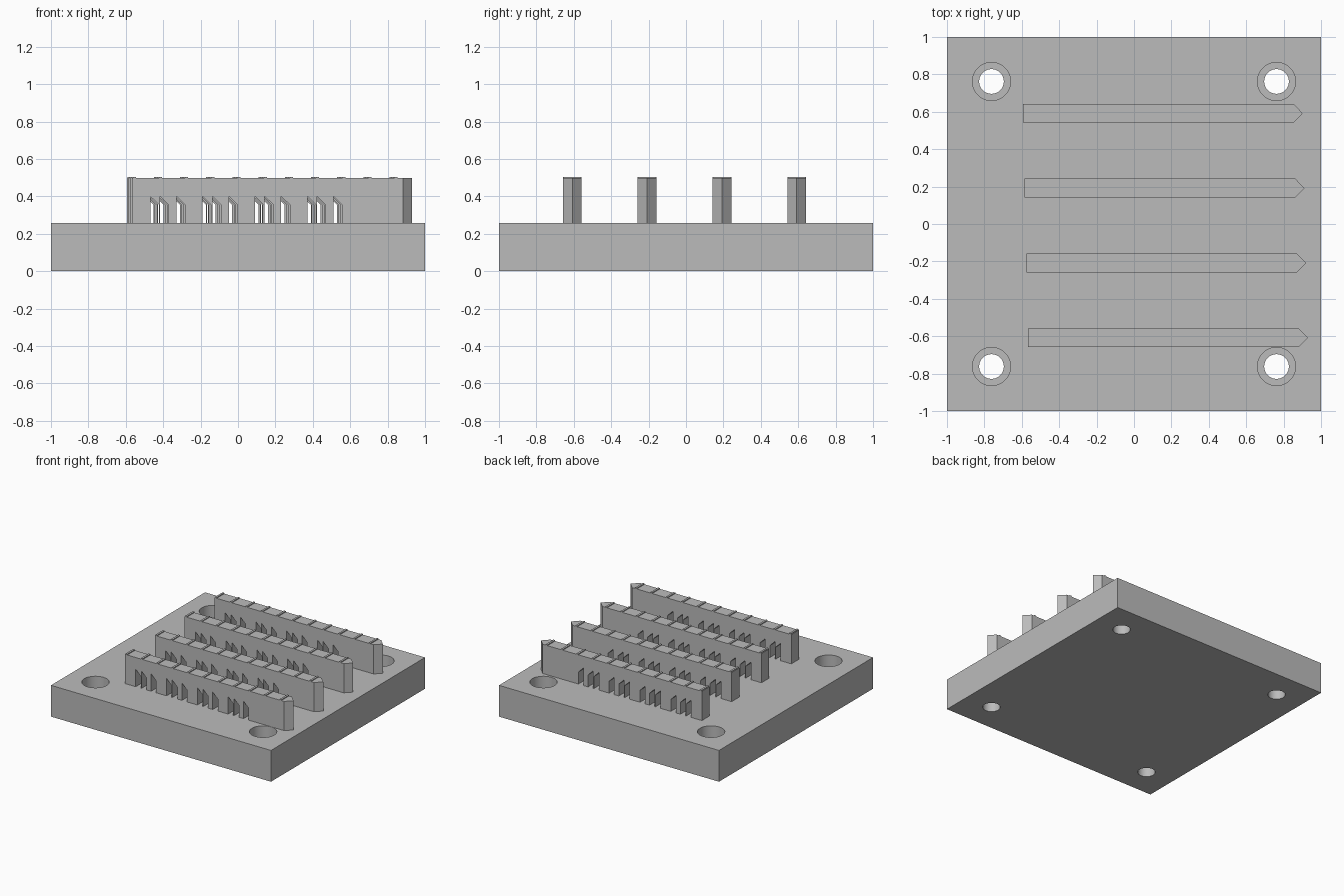
import bpy
import bmesh

if "Cube" in bpy.data.objects:
    bpy.data.objects.remove(bpy.data.objects["Cube"], do_unlink=True)

PLATE_TOP = 0.257
WALL_TOP = 0.497
RIDGE_TOP = 0.504
THICK = 0.1
PITCH = 0.14

# Single plain grey
grey = bpy.data.materials.new("plain_grey")
grey.use_nodes = True
colour = (0.5, 0.5, 0.5, 1)
grey.diffuse_color = colour
grey.node_tree.nodes["Principled BSDF"].inputs["Base Color"].default_value = colour


def cut_cylinder(target, x, y, radius, bottom, top):
    """Bore a vertical round hole through the target."""
    bpy.ops.mesh.primitive_cylinder_add(vertices=48, radius=radius, depth=top - bottom,
                                        location=(x, y, (top + bottom) / 2))
    cutter = bpy.context.object
    cutter.hide_render = True
    mod = target.modifiers.new("hole", 'BOOLEAN')
    mod.operation = 'DIFFERENCE'
    mod.solver = 'EXACT'
    mod.object = cutter
    bpy.context.view_layer.objects.active = target
    bpy.ops.object.modifier_apply(modifier=mod.name)
    bpy.data.objects.remove(cutter, do_unlink=True)


# Base plate with four counterbored corner holes
bpy.ops.mesh.primitive_cube_add(size=1, location=(0, 0, PLATE_TOP / 2))
plate = bpy.context.object
plate.name = "base_plate"
plate.scale = (2, 2, PLATE_TOP)
bpy.ops.object.transform_apply(location=True, rotation=False, scale=True)
for sx in (-1, 1):
    for sy in (-1, 1):
        x, y = sx * 0.762, sy * 0.762
        cut_cylinder(plate, x, y, 0.102, 0.127, 0.4)
        cut_cylinder(plate, x, y, 0.066, -0.1, 0.4)
plate.data.materials.clear()
plate.data.materials.append(grey)
bpy.ops.object.select_all(action='DESELECT')
plate.select_set(True)
bpy.context.view_layer.objects.active = plate
bpy.ops.object.shade_smooth_by_angle()


def wall_profile(body):
    """Side outline: slanted slots along the foot, low ridges along the top."""
    points = [(0, PLATE_TOP)]
    for group in range(4):
        for start in (0.097, 0.149, 0.237):
            a = start + group * 2 * PITCH
            b = a + 0.046
            points += [(a, PLATE_TOP), (a, 0.4), (b, 0.355), (b, PLATE_TOP)]
    points += [(body, PLATE_TOP), (body, WALL_TOP)]
    for i in reversed(range(11)):
        a = 0.004 + i * PITCH
        b = a + 0.016
        points += [(b, WALL_TOP), (b, RIDGE_TOP), (a, RIDGE_TOP), (a, WALL_TOP)]
    points.append((0, WALL_TOP))
    return points


def make_wall(name, x, y, body=1.447, tip=0.049):
    bm = bmesh.new()
    profile = wall_profile(body)
    sides = [[bm.verts.new((x + px, y + s * THICK / 2, pz)) for px, pz in profile]
             for s in (-1, 1)]
    front, back = sides
    bm.faces.new(front)
    bm.faces.new(list(reversed(back)))
    end = profile.index((body, PLATE_TOP))
    count = len(profile)
    for i in range(count):
        if i != end:
            j = (i + 1) % count
            bm.faces.new((front[j], front[i], back[i], back[j]))
    # Pointed end
    low = bm.verts.new((x + body + tip, y, PLATE_TOP))
    high = bm.verts.new((x + body + tip, y, WALL_TOP))
    bm.faces.new((front[end], low, high, front[end + 1]))
    bm.faces.new((low, back[end], back[end + 1], high))
    bm.faces.new((front[end + 1], high, back[end + 1]))
    bm.faces.new((front[end], back[end], low))
    bmesh.ops.recalc_face_normals(bm, faces=bm.faces)
    mesh = bpy.data.meshes.new(name)
    bm.to_mesh(mesh)
    bm.free()
    mesh.materials.append(grey)
    bpy.context.collection.objects.link(bpy.data.objects.new(name, mesh))


# Four slotted walls, each stepped slightly sideways
for row in range(4):
    make_wall(f"slotted_wall_{row + 1}", -0.594 + row * 0.0093, 0.592 - row * 0.4)
